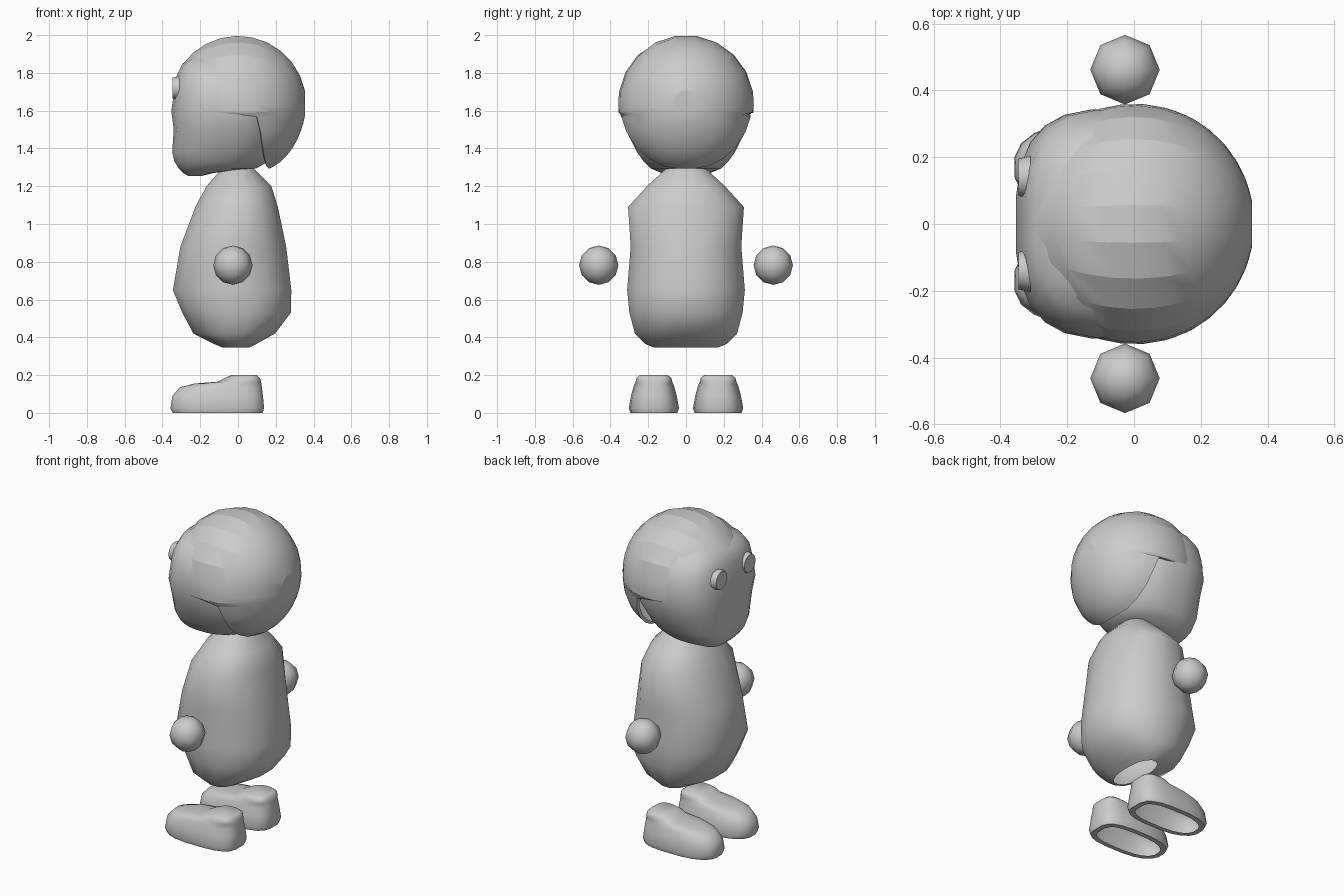
import bpy, bmesh, math

if "Cube" in bpy.data.objects:
    bpy.data.objects.remove(bpy.data.objects["Cube"], do_unlink=True)

clay = bpy.data.materials.new("plain_grey")
clay.use_nodes = True
GREY = (0.6, 0.6, 0.6, 1)
clay.diffuse_color = GREY
clay.node_tree.nodes["Principled BSDF"].inputs["Base Color"].default_value = GREY


def finish(name, bm, angle=40):
    """Turn a bmesh into a smooth-shaded object."""
    bmesh.ops.recalc_face_normals(bm, faces=bm.faces)
    mesh = bpy.data.meshes.new(name)
    bm.to_mesh(mesh)
    bm.free()
    mesh.materials.append(clay)
    ob = bpy.data.objects.new(name, mesh)
    bpy.context.collection.objects.link(ob)
    bpy.ops.object.select_all(action='DESELECT')
    ob.select_set(True)
    bpy.context.view_layer.objects.active = ob
    bpy.ops.object.shade_smooth_by_angle(angle=math.radians(angle))
    return ob


def bridge(bm, a, b):
    n = len(a)
    for i in range(n):
        j = (i + 1) % n
        bm.faces.new((a[i], a[j], b[j], b[i]))


def loft(name, levels, sides, n_front=2, n_back=2, y0=0, caps=(False, False), angle=40):
    """Stack oval sections given as (z, front x, back x, half width)."""
    bm = bmesh.new()
    rings = []
    for z, xf, xb, hy in levels:
        cx, a = (xf + xb) / 2, (xb - xf) / 2
        ring = []
        for i in range(sides):
            t = 2 * math.pi * (i + 0.5) / sides
            c, s = math.cos(t), math.sin(t)
            e = 2 / (n_front if c < 0 else n_back)
            ring.append(bm.verts.new((cx + a * math.copysign(abs(c) ** e, c),
                                      y0 + hy * math.copysign(abs(s) ** e, s), z)))
        rings.append(ring)
    for a, b in zip(rings, rings[1:]):
        bridge(bm, a, b)
    if caps[0]:
        bm.faces.new(rings[0])
    if caps[1]:
        bm.faces.new(rings[-1])
    return finish(name, bm, angle)


# Face: flattened at the front, with a jutting chin
loft("face", [
    (1.255, -0.265, -0.19, 0.07), (1.27, -0.29, -0.13, 0.13), (1.295, -0.315, 0.10, 0.19),
    (1.33, -0.338, 0.16, 0.225), (1.38, -0.35, 0.20, 0.26), (1.50, -0.342, 0.25, 0.322),
    (1.60, -0.355, 0.25, 0.345), (1.70, -0.34, 0.25, 0.342), (1.78, -0.328, 0.20, 0.315),
    (1.85, -0.295, 0.15, 0.26), (1.90, -0.20, 0.10, 0.16)],
    24, n_front=2.9, caps=(True, True))

# Hair: a cap swept around the front-back axis, ending at a wavy hairline
HEAD_Z, R = 1.64, 0.36
hairline = [(9, -0.295), (27, -0.27), (45, -0.215), (63, -0.21), (80, -0.185), (92, -0.165),
            (98, -0.12), (102, 0.10), (116, 0.12), (131, 0.13), (146, 0.14), (160, 0.15), (173, 0.165)]
around = hairline + [(-p, x) for p, x in reversed(hairline)]


def hair_point(phi, t, scale=1.0):
    x, r = R * math.cos(t), R * math.sin(t)
    down = max(0.0, -math.cos(phi))
    r *= 1 + 0.16 * down * max(0.0, x) / 0.25 * math.sin(t)   # fuller nape
    return (x * scale, r * math.sin(phi) * scale, HEAD_Z + r * math.cos(phi) * scale)


bm = bmesh.new()
STEPS, START = 10, math.radians(11)
rings = []
for k in range(STEPS + 2):
    ring = []
    for deg, edge in around:
        end = math.acos(edge / R)
        t = START + (end - START) * min(k, STEPS) / STEPS
        ring.append(bm.verts.new(hair_point(math.radians(deg), t, 0.95 if k > STEPS else 1)))
    rings.append(ring)
for a, b in zip(rings, rings[1:]):
    bridge(bm, a, b)
bm.faces.new(rings[0])
finish("hair", bm, 16.5)

# Body: pear-shaped, open at the neck and underneath
loft("body", [
    (0.345, -0.08, 0.06, 0.17), (0.365, -0.13, 0.10, 0.22), (0.42, -0.24, 0.20, 0.275),
    (0.53, -0.30, 0.285, 0.305), (0.65, -0.35, 0.288, 0.317), (0.88, -0.31, 0.26, 0.298),
    (1.09, -0.23, 0.215, 0.312), (1.20, -0.17, 0.18, 0.21), (1.30, -0.08, 0.08, 0.10)],
    16, n_front=2.2, n_back=2.2, angle=60)

for side, label in ((1, "back"), (-1, "front")):
    # Eye: a thin round button
    bm = bmesh.new()
    bmesh.ops.create_cone(bm, cap_ends=True, segments=14, radius1=0.064, radius2=0.056, depth=0.035)
    for v in bm.verts:
        v.co = (-0.328 - v.co.z, 0.14 * side + v.co.y, 1.72 + v.co.x)
    finish(label + "_eye", bm)

    # Hand: a coarse ball
    bm = bmesh.new()
    bmesh.ops.create_uvsphere(bm, u_segments=8, v_segments=6, radius=0.104)
    for v in bm.verts:
        v.co = (v.co.x - 0.027, v.co.y + 0.462 * side, v.co.z + 0.782)
    finish(label + "_hand", bm, 60)

    # Shoe: low rounded toe, raised heel, rim underneath with an open sole
    loft(label + "_shoe", [
        (0.0, -0.315, 0.10, 0.095), (0.0, -0.348, 0.132, 0.125), (0.025, -0.36, 0.14, 0.134),
        (0.09, -0.35, 0.134, 0.122), (0.135, -0.31, 0.128, 0.11), (0.155, -0.235, 0.125, 0.102),
        (0.165, -0.11, 0.122, 0.098), (0.185, -0.07, 0.117, 0.093), (0.20, -0.035, 0.10, 0.075)],
        20, n_front=2.5, n_back=3.2, y0=0.17 * side, caps=(False, True), angle=50)
